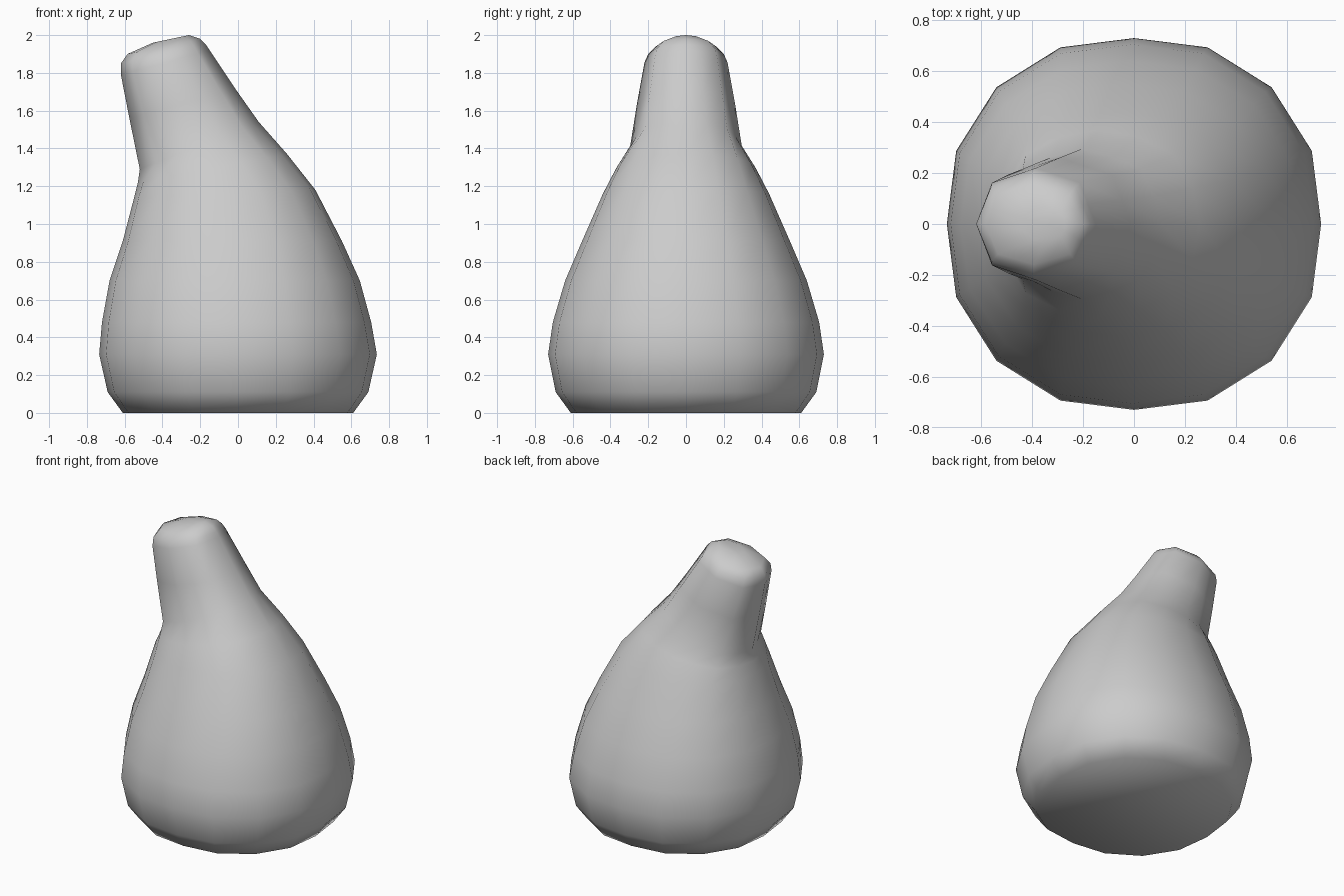
import bpy, bmesh
from math import sin, cos, pi

if "Cube" in bpy.data.objects:
    bpy.data.objects.remove(bpy.data.objects["Cube"])

SIDES = 16
# tilted rings: left x, left z, right x, right z, half depth, facet (1 = eight-sided)
RINGS = [
    (-0.61, 0.00, 0.61, 0.00, 0.61, 0),
    (-0.69, 0.11, 0.69, 0.11, 0.69, 0),
    (-0.735, 0.31, 0.735, 0.31, 0.73, 0),
    (-0.72, 0.48, 0.705, 0.48, 0.705, 0),
    (-0.68, 0.70, 0.645, 0.70, 0.64, 0),
    (-0.61, 0.91, 0.55, 0.91, 0.55, 0),
    (-0.55, 1.14, 0.41, 1.18, 0.44, 0),
    (-0.53, 1.22, 0.26, 1.37, 0.37, 0.3),
    (-0.52, 1.29, 0.11, 1.54, 0.295, 0.7),
    (-0.575, 1.56, -0.01, 1.71, 0.26, 1),
    (-0.62, 1.79, -0.15, 1.92, 0.22, 1),
    (-0.62, 1.85, -0.17, 1.95, 0.20, 1),
    (-0.585, 1.90, -0.20, 1.98, 0.16, 1),
    (-0.45, 1.96, -0.26, 2.00, 0.07, 1),
]


def add_ring(bm, lx, lz, rx, rz, depth, facet):
    verts = []
    for i in range(SIDES):
        a = 2 * pi * i / SIDES
        r = 1 + 0.04 * abs(sin(2 * a))
        if i % 2:
            r += facet * (0.94 - r)
        t = 0.5 + 0.5 * r * cos(a)
        verts.append(bm.verts.new((lx + (rx - lx) * t, depth * r * sin(a), lz + (rz - lz) * t)))
    return verts


# Rounded body flowing into a bent neck
bm = bmesh.new()
rings = [add_ring(bm, *r) for r in RINGS]
for low, high in zip(rings, rings[1:]):
    for i in range(SIDES):
        j = (i + 1) % SIDES
        bm.faces.new((low[i], low[j], high[j], high[i]))

# Flat base and closed neck tip
bm.faces.new(rings[0][::-1])
bm.faces.new(rings[-1])
for f in bm.faces:
    f.smooth = True

mesh = bpy.data.meshes.new("bent_neck_body")
bm.to_mesh(mesh)
bm.free()
body = bpy.data.objects.new("bent_neck_body", mesh)
bpy.context.collection.objects.link(body)
